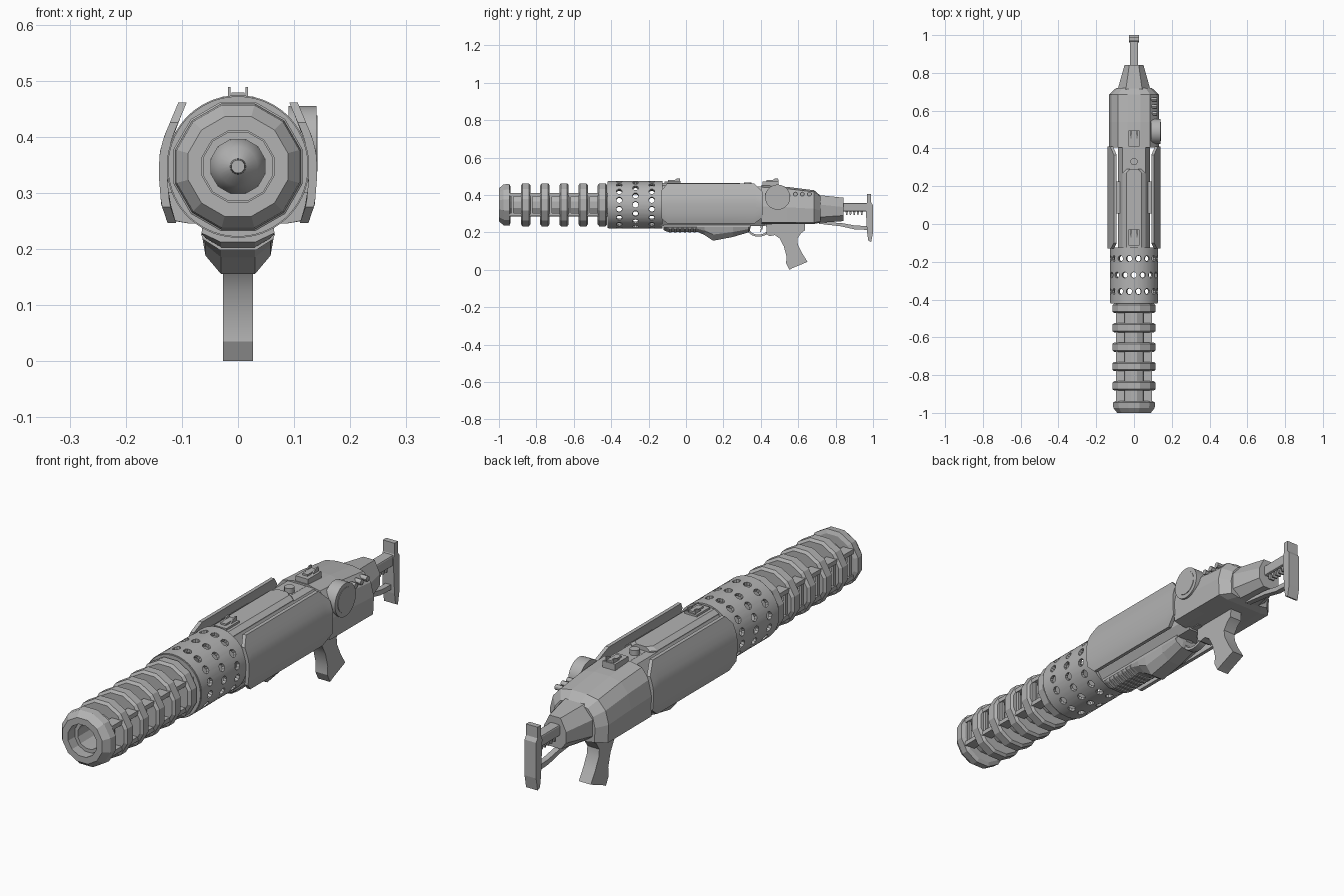
import bpy, bmesh, math

if "Cube" in bpy.data.objects:
    bpy.data.objects.remove(bpy.data.objects["Cube"])

CZ = 0.347  # height of the barrel axis
grey = bpy.data.materials.new("gunmetal grey")
grey.diffuse_color = (0.45, 0.45, 0.45, 1)
grey.use_nodes = True
grey.node_tree.nodes["Principled BSDF"].inputs["Base Color"].default_value = grey.diffuse_color


def finish(bm, name, smooth=0, bevel=0):
    bmesh.ops.recalc_face_normals(bm, faces=bm.faces)
    me = bpy.data.meshes.new(name)
    bm.to_mesh(me)
    bm.free()
    ob = bpy.data.objects.new(name, me)
    bpy.context.collection.objects.link(ob)
    me.materials.append(grey)
    if bevel:
        m = ob.modifiers.new("bevel", 'BEVEL')
        m.width, m.segments, m.limit_method = bevel, 2, 'ANGLE'
    if smooth:
        bpy.ops.object.select_all(action='DESELECT')
        ob.select_set(True)
        bpy.context.view_layer.objects.active = ob
        bpy.ops.object.shade_smooth_by_angle(angle=math.radians(smooth))
    return ob


def loft(name, rings, loop=False, smooth=0, bevel=0):
    """Skin a list of point rings; loop joins last to first, otherwise the ends are capped."""
    bm = bmesh.new()
    vs = [[bm.verts.new(p) for p in r] for r in rings]
    n = len(vs[0])
    pairs = list(zip(vs, vs[1:])) + ([(vs[-1], vs[0])] if loop else [])
    for a, b in pairs:
        for i in range(n):
            j = (i + 1) % n
            bm.faces.new((a[i], a[j], b[j], b[i]))
    if not loop:
        bm.faces.new(vs[0])
        bm.faces.new(vs[-1])
    return finish(bm, name, smooth, bevel)


def lathe(name, prof, n=12, loop=False, smooth=0, cz=CZ):
    """Turn (radius, y) points around the barrel axis, flats up."""
    ang = [(i + 0.5) * 2 * math.pi / n for i in range(n)]
    return loft(name, [[(r * math.cos(a), y, cz + r * math.sin(a)) for a in ang] for r, y in prof],
                loop, smooth)


def plate(name, prof, x0, x1, bevel=0, smooth=0):
    """Extrude a (y, z) side profile from x0 to x1."""
    return loft(name, [[(x, y, z) for y, z in prof] for x in (x0, x1)], bevel=bevel, smooth=smooth)


def box(name, x0, x1, y0, y1, z0, z1, bevel=0):
    return plate(name, [(y0, z0), (y1, z0), (y1, z1), (y0, z1)], x0, x1, bevel)


def disc(name, y, z, r, x0, x1, n=32):
    pts = [(y + r * math.cos(i * 2 * math.pi / n), z + r * math.sin(i * 2 * math.pi / n)) for i in range(n)]
    return plate(name, pts, x0, x1, smooth=30)


# muzzle cap, cooling rings, inner tube and the bars that join the rings
lathe("muzzle_cap", [(0.066, -1), (0.092, -1), (0.113, -0.975), (0.116, -0.945), (0.10, -0.938), (0.066, -0.938)], loop=True)
for i in range(5):
    y = -0.882 + i * 0.1025
    lathe(f"cooling_ring_{i}", [(0.066, y), (0.108, y), (0.119, y + 0.008), (0.119, y + 0.042),
                                (0.108, y + 0.05), (0.066, y + 0.05)], loop=True)
lathe("inner_tube", [(0.05, -0.96), (0.064, -0.96), (0.064, -0.41), (0.05, -0.41)], loop=True)
lathe("emitter", [(0.012, -0.90), (0.014, -0.82), (0.035, -0.80), (0.05, -0.77), (0.05, -0.72)], n=24, smooth=35)
for s in (-1, 1):
    for z in (0.295, 0.40):
        box("ring_bar", s * 0.05, s * 0.094, -0.945, -0.415, z - 0.009, z + 0.009)
    for i in range(5):
        y = -0.91 + i * 0.1025
        box("ring_post", s * 0.078, s * 0.09, y - 0.024, y - 0.012, 0.295, 0.40)

# perforated shroud
shroud = lathe("perforated_shroud", [(0.127, -0.415), (0.127, -0.125), (0.113, -0.125), (0.113, -0.415)],
               n=64, loop=True, smooth=30)
bm = bmesh.new()
for row, y in enumerate((-0.357, -0.27, -0.183)):
    for k in range(16):
        a = (k + 0.5 * (row != 1)) * math.pi / 8 + 0.01
        d = (math.cos(a), math.sin(a))
        lo, hi = [[bm.verts.new((r * d[0] - 0.016 * math.sin(t) * d[1], y + 0.016 * math.cos(t),
                                 CZ + r * d[1] + 0.016 * math.sin(t) * d[0]))
                   for t in [q * math.pi / 5 for q in range(10)]] for r in (0.10, 0.14)]
        for i in range(10):
            j = (i + 1) % 10
            bm.faces.new((lo[i], lo[j], hi[j], hi[i]))
        bm.faces.new(lo)
        bm.faces.new(hi)
cutter = finish(bm, "shroud_hole_cutter")
cutter.hide_render = True
cutter.hide_set(True)
m = shroud.modifiers.new("holes", 'BOOLEAN')
m.operation, m.object, m.solver = 'DIFFERENCE', cutter, 'EXACT'
lathe("shroud_front_collar", [(0.06, -0.42), (0.125, -0.42), (0.125, -0.41), (0.06, -0.41)], n=64, loop=True, smooth=30)


def mirrored(half, y):
    return [(x, y, z) for x, z in half] + [(-x, y, z) for x, z in reversed(half)]


# central core between the side panels, with top rail
core = [(0.06, 0.235), (0.082, 0.27), (0.085, 0.40), (0.06, 0.445)]
loft("core", [mirrored(core, -0.135), mirrored(core, 0.42)])
loft("top_rail", [mirrored([(w, 0.43), (w, 0.45), (w - 0.02, 0.464)], y)
                  for w, y in ((0.06, -0.125), (0.06, 0.27), (0.04, 0.29))])
loft("panel_mount", [mirrored([(0.128, 0.30), (0.128, 0.40), (0.09, 0.42), (0.05, 0.42)], y) for y in (0.055, 0.225)])
lathe("top_knob_base", [(0.06, 0.29), (0.06, 0.40)], n=8, cz=0.39)
loft("top_knob", [[(0.019 * math.cos(t), 0.33 + 0.019 * math.sin(t), z)
                   for t in [k * math.pi / 12 for k in range(24)]] for z in (0.44, 0.466)], smooth=30)

# curved side panels with clipped corners
curve = [(0.245, 0.125), (0.28, 0.137), (0.33, 0.141), (0.37, 0.14), (0.40, 0.132), (0.462, 0.106)]


def panel_x(z):
    for (z0, x0), (z1, x1) in zip(curve, curve[1:]):
        if z <= z1 + 1e-6:
            return x0 + (x1 - x0) * (z - z0) / (z1 - z0)


for s, side in ((-1, "left"), (1, "right")):
    rings = []
    for y, lo, hi in ((-0.13, 0.275, 0.425), (-0.10, 0.246, 0.461), (0.365, 0.246, 0.461), (0.41, 0.28, 0.415)):
        zs = [lo + (hi - lo) * k / 10 for k in range(11)]
        rings.append([(s * panel_x(z), y, z) for z in zs] + [(s * (panel_x(z) - 0.015), y, z) for z in zs[::-1]])
    loft(side + "_side_panel", rings, smooth=20)

# rear receiver and tapered stock block
rings = []
for y, w, lo, hi in ((0.405, 1, 0.245, 0.452), (0.54, 1, 0.245, 0.443), (0.685, 1, 0.245, 0.425), (0.72, 0.72, 0.252, 0.395)):
    h = hi - lo
    rings.append(mirrored([(0.085 * w, lo), (0.128 * w, lo + 0.04 * h), (0.132 * w, lo + 0.45 * h),
                           (0.118 * w, lo + 0.75 * h), (0.085 * w, lo + 0.95 * h), (0.035 * w, hi)], y))
loft("receiver", rings)
stock = [[(w * 0.55, lo), (w, lo + 0.03), (w, hi - 0.05), (w * 0.5, hi)]
         for w, lo, hi in ((0.09, 0.25, 0.40), (0.05, 0.26, 0.385))]
loft("stock_block", [mirrored(stock[0], 0.70), mirrored(stock[1], 0.842)])
disc("side_disc", 0.49, 0.388, 0.067, 0.09, 0.14, 40)
disc("side_disc_hub", 0.49, 0.388, 0.05, 0.139, 0.142)
for y in (0.585, 0.622, 0.66):
    disc("side_button", y, 0.404, 0.011, 0.09, 0.122, 12)

# shoulder stock: rod, teeth, lower strut and butt plate
box("stock_rod", -0.022, 0.022, 0.83, 0.97, 0.312, 0.357, 0.006)
for k in range(5):
    y = 0.853 + k * 0.02
    plate("rod_tooth", [(y, 0.315), (y + 0.014, 0.315), (y + 0.009, 0.292), (y + 0.003, 0.292)], -0.012, 0.012)
plate("stock_strut", [(0.71, 0.255), (0.83, 0.25), (0.90, 0.237), (0.97, 0.233), (0.97, 0.213), (0.90, 0.216),
                      (0.83, 0.232), (0.71, 0.246)], -0.012, 0.012)
plate("butt_plate", [(0.968, 0.20), (0.975, 0.155), (0.99, 0.148), (1.0, 0.20), (1.0, 0.345), (0.99, 0.36), (0.99, 0.405),
                     (0.968, 0.405), (0.968, 0.36), (0.96, 0.345)], -0.026, 0.026)

# ribbed fore grip under the barrel
rings = []
for y, lo in ((-0.12, 0.212), (-0.10, 0.203), (0.06, 0.203), (0.10, 0.185), (0.145, 0.155), (0.25, 0.175), (0.335, 0.20), (0.345, 0.225)):
    rings.append(mirrored([(0.03, lo), (0.058, lo + (0.25 - lo) * 0.35), (0.065, 0.228), (0.062, 0.25)], y))
loft("fore_grip", rings)
for k in range(6):
    y = -0.09 + k * 0.026
    loft("grip_rib", [mirrored([(0.032, 0.198), (0.062, 0.217), (0.066, 0.226)], y + d) for d in (0, 0.012)])

# trigger guard loop and trigger
rings = []
for k in range(20):
    t = k * math.pi / 10
    c, s = math.cos(t), math.sin(t)
    rings.append([(x, 0.388 + a * c, 0.217 + b * s) for x, a, b in
                  ((-0.015, 0.06, 0.04), (0.015, 0.06, 0.04), (0.015, 0.048, 0.029), (-0.015, 0.048, 0.029))])
loft("trigger_guard", rings, loop=True, smooth=30)
plate("trigger", [(0.395, 0.25), (0.415, 0.25), (0.408, 0.215), (0.395, 0.20), (0.40, 0.22)], -0.006, 0.006)
box("guard_mount", -0.05, 0.05, 0.32, 0.46, 0.242, 0.27)

# pistol grip
plate("pistol_grip", [(0.43, 0.25), (0.43, 0.19), (0.447, 0.18), (0.475, 0.185), (0.50, 0.168), (0.523, 0.125), (0.538, 0.07),
                      (0.535, 0.035), (0.553, 0.0), (0.572, 0.01), (0.65, 0.042), (0.62, 0.09), (0.598, 0.135), (0.595, 0.165),
                      (0.615, 0.195), (0.635, 0.21), (0.638, 0.25)], -0.027, 0.027, smooth=30)

# front and rear sights
for name, y in (("front_sight", -0.115), ("rear_sight", 0.41)):
    box(name + "_base", -0.028, 0.028, y, y + 0.085, 0.44, 0.472)
    box(name + "_block", -0.012, 0.012, y + 0.02, y + 0.08, 0.47, 0.479)
    for s in (-1, 1):
        plate(name + "_ear", [(y + 0.04, 0.47), (y + 0.085, 0.47), (y + 0.082, 0.489), (y + 0.068, 0.489)],
              s * 0.013, s * 0.018)
